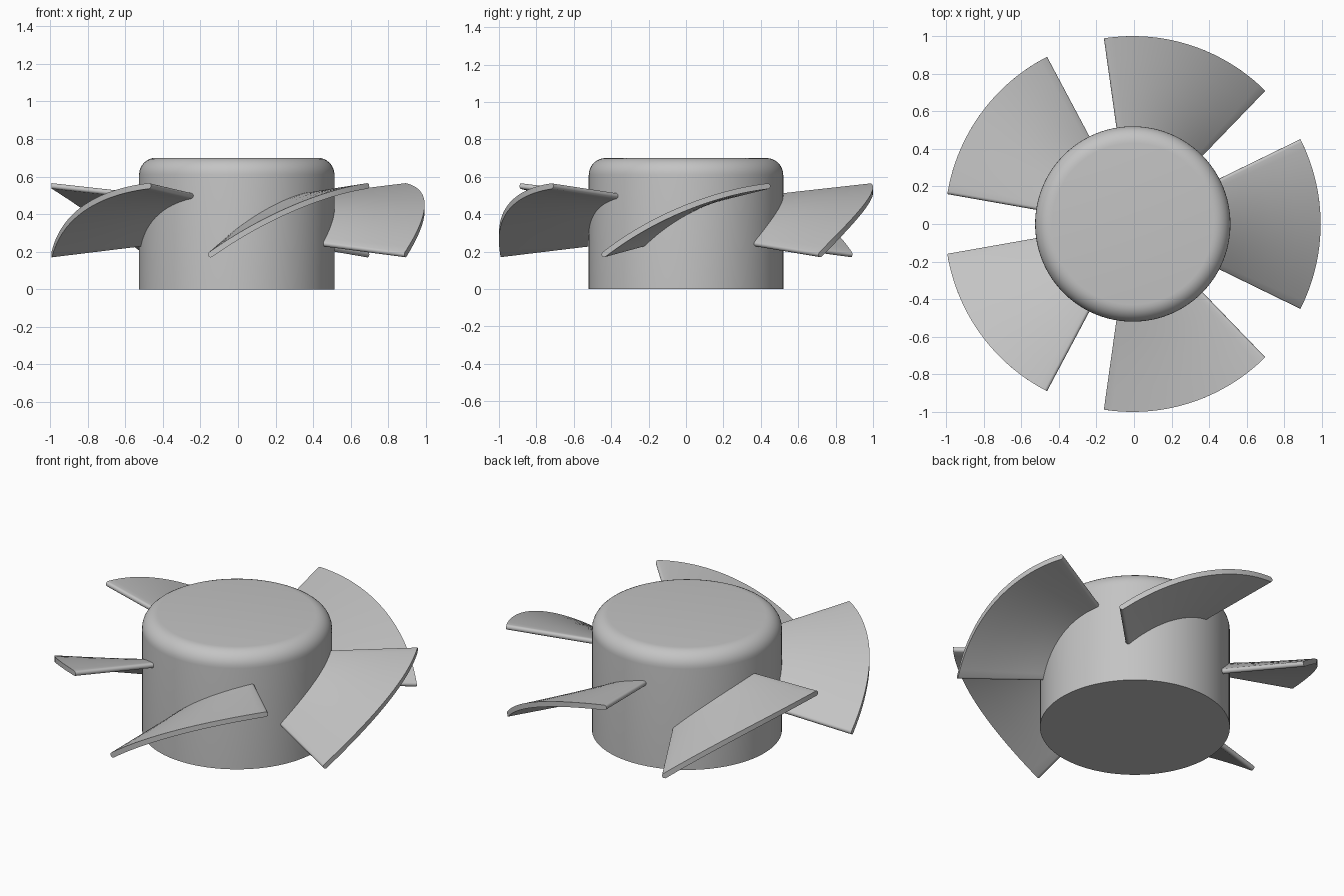
import bpy
import bmesh
from math import sin, cos, pi, radians, hypot
from mathutils import Matrix

BLADES = 5
CENTRE_X = -0.0065      # shift that centres the five-bladed outline
HUB_R, HUB_H, FILLET = 0.52, 0.70, 0.09
ROOT_R, TIP_R = 0.47, 1.0
HALF_SPAN = radians(26)
HALF_THICK = 0.015

if "Cube" in bpy.data.objects:
    bpy.data.objects.remove(bpy.data.objects["Cube"], do_unlink=True)

grey = bpy.data.materials.new("plain grey")
grey.use_nodes = True
grey.diffuse_color = (0.55, 0.55, 0.55, 1)
grey.node_tree.nodes["Principled BSDF"].inputs["Base Color"].default_value = grey.diffuse_color


def make_object(name, bm):
    bmesh.ops.recalc_face_normals(bm, faces=bm.faces)
    mesh = bpy.data.meshes.new(name)
    bm.to_mesh(mesh)
    bm.free()
    mesh.materials.append(grey)
    obj = bpy.data.objects.new(name, mesh)
    bpy.context.collection.objects.link(obj)
    obj.location.x = CENTRE_X
    bpy.ops.object.select_all(action='DESELECT')
    obj.select_set(True)
    bpy.context.view_layer.objects.active = obj
    bpy.ops.object.shade_smooth_by_angle(angle=radians(35))
    return obj


def make_hub(segments=96):
    # Lathed profile: flat base, straight wall, rounded shoulder, flat top
    bm = bmesh.new()
    profile = [(HUB_R, 0)]
    for k in range(9):
        a = k / 8 * pi / 2
        profile.append((HUB_R - FILLET + FILLET * cos(a), HUB_H - FILLET + FILLET * sin(a)))
    rings = [[bm.verts.new((r * cos(2 * pi * i / segments), r * sin(2 * pi * i / segments), z))
              for i in range(segments)] for r, z in profile]
    for low, high in zip(rings, rings[1:]):
        for i in range(segments):
            j = (i + 1) % segments
            bm.faces.new((low[i], low[j], high[j], high[i]))
    bm.faces.new(rings[0])
    bm.faces.new(rings[-1])
    return make_object("hub", bm)


def camber(s, r):
    # Height and slope of the blade's middle line; s runs -1 to 1 across the blade
    t = (r - 0.5) / (TIP_R - 0.5)
    mid, rise, bend = 0.41 + 0.025 * t, 0.125 + 0.0575 * t, 0.04 + 0.0275 * t
    return mid + rise * s - bend * s * s, (rise - 2 * bend * s) / (r * HALF_SPAN)


def blade_section(r, steps=24):
    # Closed section with rounded edges, as (position, along, across) offsets
    caps = [radians(a) for a in (15, 40, 65)]
    half = [(-1, -cos(a), sin(a)) for a in caps]
    half += [(-1 + 2 * i / steps, 0, 1) for i in range(steps + 1)]
    half += [(1, cos(a), sin(a)) for a in reversed(caps)]
    loop = half + [(s, e, -d) for s, e, d in reversed(half)]
    points = []
    for s, along, across in loop:
        z, slope = camber(s, r)
        n = HALF_THICK / hypot(1, slope)
        angle = s * HALF_SPAN + (along - across * slope) * n / r
        points.append((r * cos(angle), r * sin(angle), z + (along * slope + across) * n))
    return points


def make_blade(index):
    bm = bmesh.new()
    radii = [ROOT_R + (TIP_R - ROOT_R) * k / 4 for k in range(5)]
    rings = [[bm.verts.new(p) for p in blade_section(r)] for r in radii]
    count = len(rings[0])
    for inner, outer in zip(rings, rings[1:]):
        for i in range(count):
            j = (i + 1) % count
            bm.faces.new((inner[i], inner[j], outer[j], outer[i]))
    # Root and tip closed with strips from upper to lower surface
    for ring in (rings[0], rings[-1]):
        for k in range(count // 2 - 1):
            bm.faces.new((ring[k], ring[k + 1], ring[count - 2 - k], ring[count - 1 - k]))
    bm.transform(Matrix.Rotation(2 * pi * index / BLADES, 4, 'Z'))
    return make_object(f"blade_{index + 1}", bm)


make_hub()
for b in range(BLADES):
    make_blade(b)
